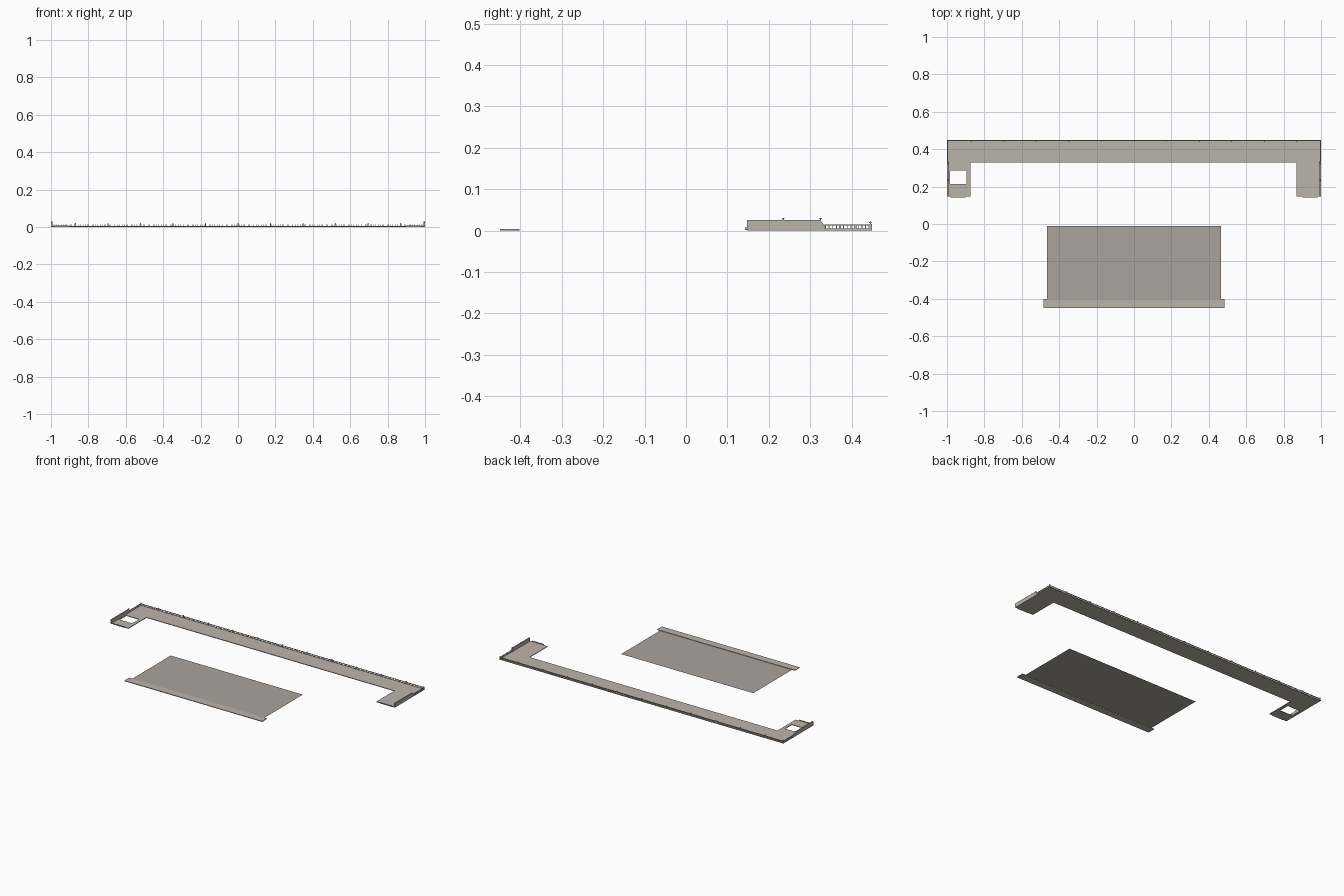
import bpy, bmesh
from mathutils import Matrix, Vector

if "Cube" in bpy.data.objects:
    bpy.data.objects.remove(bpy.data.objects["Cube"])

def material(name, rgb):
    m = bpy.data.materials.new(name)
    m.diffuse_color = (*rgb, 1)
    m.use_nodes = True
    m.node_tree.nodes["Principled BSDF"].inputs["Base Color"].default_value = m.diffuse_color
    return m

STONE = material("warm_stone", (0.50, 0.46, 0.40))
PANEL = material("panel_grey", (0.40, 0.37, 0.33))

def finish(bm, name, mat):
    bmesh.ops.recalc_face_normals(bm, faces=bm.faces)
    me = bpy.data.meshes.new(name)
    bm.to_mesh(me)
    bm.free()
    me.materials.append(mat)
    ob = bpy.data.objects.new(name, me)
    bpy.context.collection.objects.link(ob)
    return ob

def add_box(bm, x0, x1, y0, y1, z0, z1):
    size = Matrix.Diagonal((x1 - x0, y1 - y0, z1 - z0, 1))
    mid = Matrix.Translation(((x0 + x1) / 2, (y0 + y1) / 2, (z0 + z1) / 2))
    bmesh.ops.create_cube(bm, size=1, matrix=mid @ size)

def box(name, *b, mat=STONE):
    bm = bmesh.new()
    add_box(bm, *b)
    return finish(bm, name, mat)

def prism(name, points, offset, mat=STONE):
    """Extrude a closed outline along an offset vector."""
    bm = bmesh.new()
    f = bm.faces.new([bm.verts.new(p) for p in points])
    r = bmesh.ops.extrude_face_region(bm, geom=[f])
    bmesh.ops.translate(bm, vec=Vector(offset),
                        verts=[v for v in r["geom"] if isinstance(v, bmesh.types.BMVert)])
    return finish(bm, name, mat)

def add_lamp(bm, x, y, z):
    # short stem with a tiny pointed cap
    add_box(bm, x - .0015, x + .0015, y - .0015, y + .0015, z, z + .004)
    bmesh.ops.create_cone(bm, cap_ends=True, segments=8, radius1=.004, radius2=.001,
                          depth=.003, matrix=Matrix.Translation((x, y, z + .0045)))

T = 0.004        # floor thickness
BACK = 0.45
RAIL_Y = 0.447

# U-shaped terrace floor with an opening in the left arm
floor = prism("terrace_floor",
              [(x, y, 0) for x, y in [(-1, .148), (-.875, .148), (-.875, .33), (.87, .33),
                                      (.87, .148), (1, .148), (1, BACK), (-1, BACK)]], (0, 0, T))
cutter = box("opening_cutter", -.985, -.895, .215, .285, -.05, .05)
cutter.hide_render = True
cutter.hide_set(True)
cut = floor.modifiers.new("opening", 'BOOLEAN')
cut.object = cutter
cut.solver = 'EXACT'

# solid parapets and front lips on each arm
for s, side in ((-1, "left"), (1, "right")):
    prism(side + "_parapet",
          [(s, y, z) for y, z in [(.148, 0), (.148, .026), (.323, .026), (.335, .013), (.335, 0)]],
          (-s * .007, 0, 0))
    x0, x1 = sorted((s * .98, s * .90))
    box(side + "_front_lip", x0, x1, .143, .148, .002, .008)

# balustrade: balusters, bottom rail and top rail on the back and both sides
bm = bmesh.new()
for z0, z1 in ((.004, .0055), (.012, .0145)):
    add_box(bm, -1, 1, RAIL_Y - .002, RAIL_Y + .002, z0, z1)
    for s in (-1, 1):
        add_box(bm, s * .997 - .002, s * .997 + .002, .335, RAIL_Y, z0, z1)
n = 220
for i in range(n + 1):
    x = -.997 + 1.994 * i / n
    add_box(bm, x - .001, x + .001, RAIL_Y - .001, RAIL_Y + .001, T, .0125)
for s in (-1, 1):
    for i in range(13):
        y = .337 + i * .0088
        add_box(bm, s * .997 - .001, s * .997 + .001, y - .001, y + .001, T, .0125)
finish(bm, "balustrade", STONE)

# thicker posts along the balustrade, with lamps on back posts and parapets
bm = bmesh.new()
lamps = bmesh.new()
for i in range(13):
    x = -.996 + 1.992 * i / 12 if i in (0, 12) else -.87 + 1.74 * (i - 1) / 10
    add_box(bm, x - .003, x + .003, RAIL_Y - .003, BACK, T, .016)
    add_lamp(lamps, x, RAIL_Y - .001, .016)
for s in (-1, 1):
    for y in (.372, .41):
        add_box(bm, s * .997 - .003, s * .997 + .003, y - .002, y + .002, T, .0145)
    for y in (.235, .325):
        add_lamp(lamps, s * .996, y, .025)
finish(bm, "balustrade_posts", STONE)
finish(lamps, "lamps", STONE)

# separate front panel: thin sheet and a wider strip along its front edge
bm = bmesh.new()
vs = [bm.verts.new(p) for p in [(-.465, -.402, .001), (.465, -.402, .001),
                                (.465, -.012, .001), (-.465, -.012, .001)]]
bm.faces.new(vs)
finish(bm, "front_panel", PANEL)
box("front_step", -.485, .485, -.45, -.402, 0, T)
